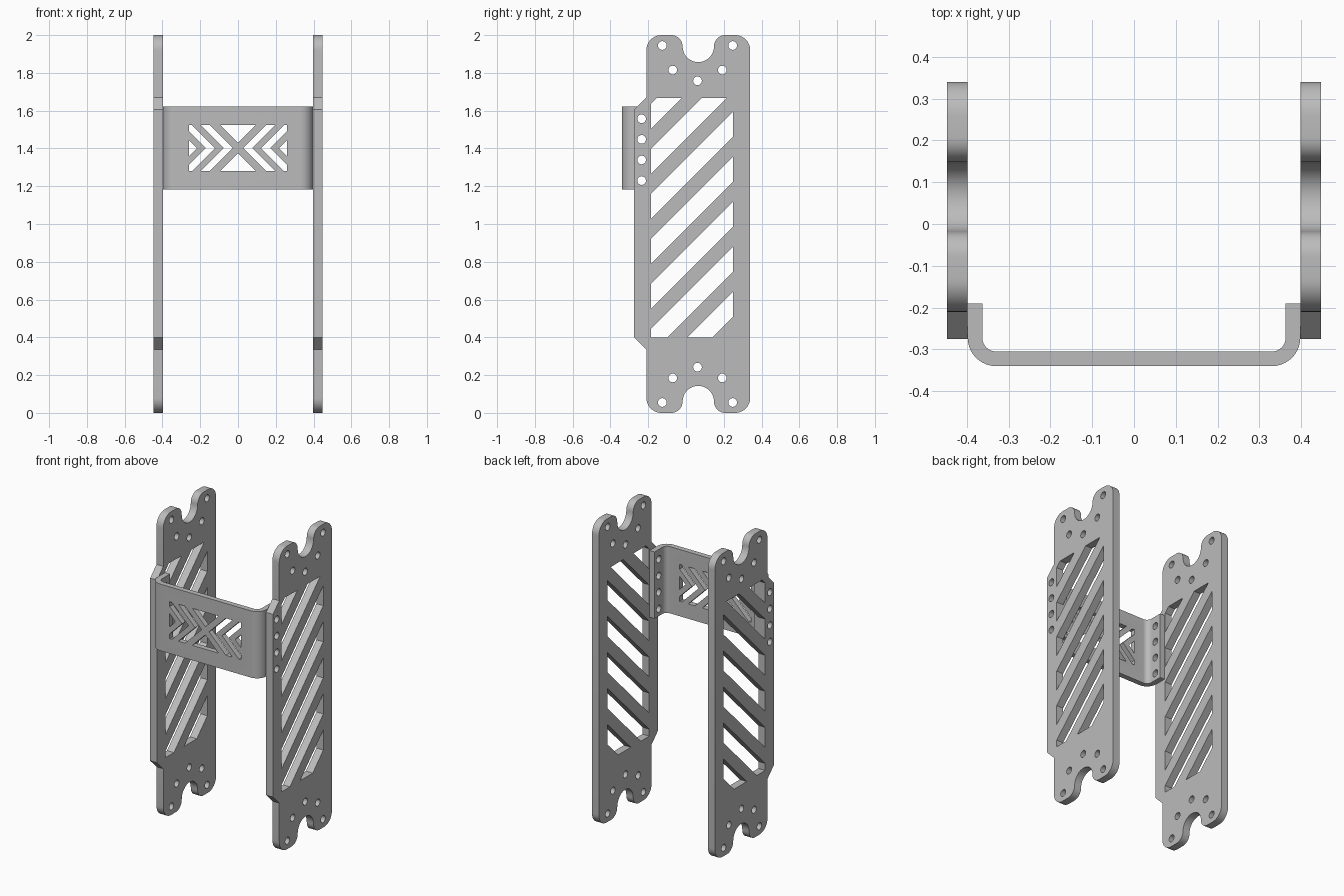
import bpy, bmesh
from math import sin, cos, radians
from mathutils import Matrix

cube = bpy.data.objects.get("Cube")
if cube:
    bpy.data.objects.remove(cube)

steel = bpy.data.materials.new("grey_metal")
steel.use_nodes = True
grey = (0.5, 0.5, 0.5, 1)
steel.diffuse_color = grey
steel.node_tree.nodes["Principled BSDF"].inputs["Base Color"].default_value = grey

# Orientation of a flat profile (u, v) with thickness along w
FLAT = Matrix.Identity(3)
SIDE = Matrix(((0, 0, 1), (1, 0, 0), (0, 1, 0)))
FRONT = Matrix(((1, 0, 0), (0, 0, -1), (0, 1, 0)))


def arc(cu, cv, r, start, end, steps=10):
    angles = [radians(start + (end - start) * i / steps) for i in range(steps + 1)]
    return [(cu + r * cos(a), cv + r * sin(a)) for a in angles]


def circle(u, v, r=0.023):
    return arc(u, v, r, 0, 360, 24)[:-1]


def clip(poly, nu, nv, d):
    """Keep the part of a polygon where nu*u + nv*v <= d."""
    out = []
    for p, q in zip(poly, poly[1:] + poly[:1]):
        dp, dq = nu * p[0] + nv * p[1] - d, nu * q[0] + nv * q[1] - d
        if dp <= 0:
            out.append(p)
        if dp * dq < 0:
            t = dp / (dp - dq)
            out.append((p[0] + t * (q[0] - p[0]), p[1] + t * (q[1] - p[1])))
    return out


def slab(name, loops, thickness, orient, location):
    """Extruded flat shape; loops inside the first become holes."""
    curve = bpy.data.curves.new(name, 'CURVE')
    curve.dimensions, curve.fill_mode = '2D', 'BOTH'
    curve.extrude = thickness / 2
    for loop in loops:
        spline = curve.splines.new('POLY')
        spline.points.add(len(loop) - 1)
        for point, (u, v) in zip(spline.points, loop):
            point.co = (u, v, 0, 1)
        spline.use_cyclic_u = True
    temp = bpy.data.objects.new(name + "_curve", curve)
    bpy.context.collection.objects.link(temp)
    mesh = bpy.data.meshes.new_from_object(
        temp.evaluated_get(bpy.context.evaluated_depsgraph_get()))
    bpy.data.objects.remove(temp)
    bm = bmesh.new()
    bm.from_mesh(mesh)
    bmesh.ops.remove_doubles(bm, verts=bm.verts, dist=0.0002)
    bmesh.ops.transform(bm, matrix=Matrix.Translation(location) @ orient.to_4x4(), verts=bm.verts)
    bmesh.ops.recalc_face_normals(bm, faces=bm.faces)
    bm.to_mesh(mesh)
    bm.free()
    mesh.materials.clear()
    mesh.materials.append(steel)
    obj = bpy.data.objects.new(name, mesh)
    bpy.context.collection.objects.link(obj)
    return obj


def smooth(obj):
    bpy.ops.object.select_all(action='DESELECT')
    obj.select_set(True)
    bpy.context.view_layer.objects.active = obj
    bpy.ops.object.shade_smooth_by_angle(angle=radians(30))


# Side plate outline: notched, rounded ends and a raised front edge
MID = 0.065
end = (arc(0.26, 1.92, 0.08, 0, 90) + arc(0.208, 1.94, 0.06, 90, 180)
       + arc(MID, 1.94, 0.083, 0, -180, 18)
       + arc(-0.078, 1.94, 0.06, 0, 90) + arc(-0.13, 1.92, 0.08, 90, 180))
front_edge = [(-0.21, 1.67), (-0.275, 1.605), (-0.275, 0.4), (-0.21, 0.335)]
outline = end + front_edge + [(u, 2 - v) for u, v in reversed(end)]

# Bolt holes at both ends and along the front edge
bracket_holes = [circle(-0.235, 1.23 + 0.109 * i) for i in range(4)]
holes = list(bracket_holes)
for u, v in ((-0.125, 1.945), (0.247, 1.945), (-0.07, 1.815), (0.192, 1.815), (0.061, 1.758)):
    holes += [circle(u, v), circle(u, 2 - v)]

# Diagonal slots, trimmed to a rectangular window
window = [(-0.185, 0.4), (0.249, 0.4), (0.249, 1.668), (-0.185, 1.668)]
for i in range(7):
    c = 1.755 - 0.238 * i
    holes.append(clip(clip(window, -1, 1, c + 0.066), 1, -1, 0.066 - c))

for name, x in (("left_plate", 0.423), ("right_plate", -0.423)):
    smooth(slab(name, [outline] + holes, 0.05, SIDE, (x, 0, 0)))

# Bracket: bent strip joining the plates
Z = 1.402
half = (arc(0.33, -0.272, 0.068, -90, 0) + [(0.398, -0.19), (0.363, -0.19)]
        + arc(0.33, -0.272, 0.033, 0, -90))
n = 11
outer, inner = half[:n + 2], half[n + 2:]
strip = half + [(-u, v) for u, v in reversed(half)]
bracket = slab("bracket", [strip], 0.44, FLAT, (0, 0, Z))

# Cut-outs in the bracket: chevrons beside a cross
H, W = 0.122, 0.26
cuts = [[(s * 0, s * 0.027), (H - 0.027, s * H), (0.027 - H, s * H)] for s in (1, -1)]
for a, b in ((0.027, 0.075), (0.122, 0.17), (0.217, 0.4)):
    chevron = clip([(a, 0), (a + H, H), (b + H, H), (b, 0), (b + H, -H), (a + H, -H)], 1, 0, W)
    cuts += [chevron, [(-u, v) for u, v in chevron]]
cutters = [slab("cutout_cutter", cuts, 0.1, FRONT, (0, -0.32, Z)),
           slab("bolt_cutter", bracket_holes, 1.0, SIDE, (0, 0, 0))]
for cutter in cutters:
    cutter.hide_render = True
    mod = bracket.modifiers.new("cut", 'BOOLEAN')
    mod.operation, mod.solver, mod.object = 'DIFFERENCE', 'EXACT', cutter
cut_mesh = bpy.data.meshes.new_from_object(
    bracket.evaluated_get(bpy.context.evaluated_depsgraph_get()))
bracket.modifiers.clear()
bracket.data = cut_mesh
for cutter in cutters:
    bpy.data.objects.remove(cutter)
smooth(bracket)
